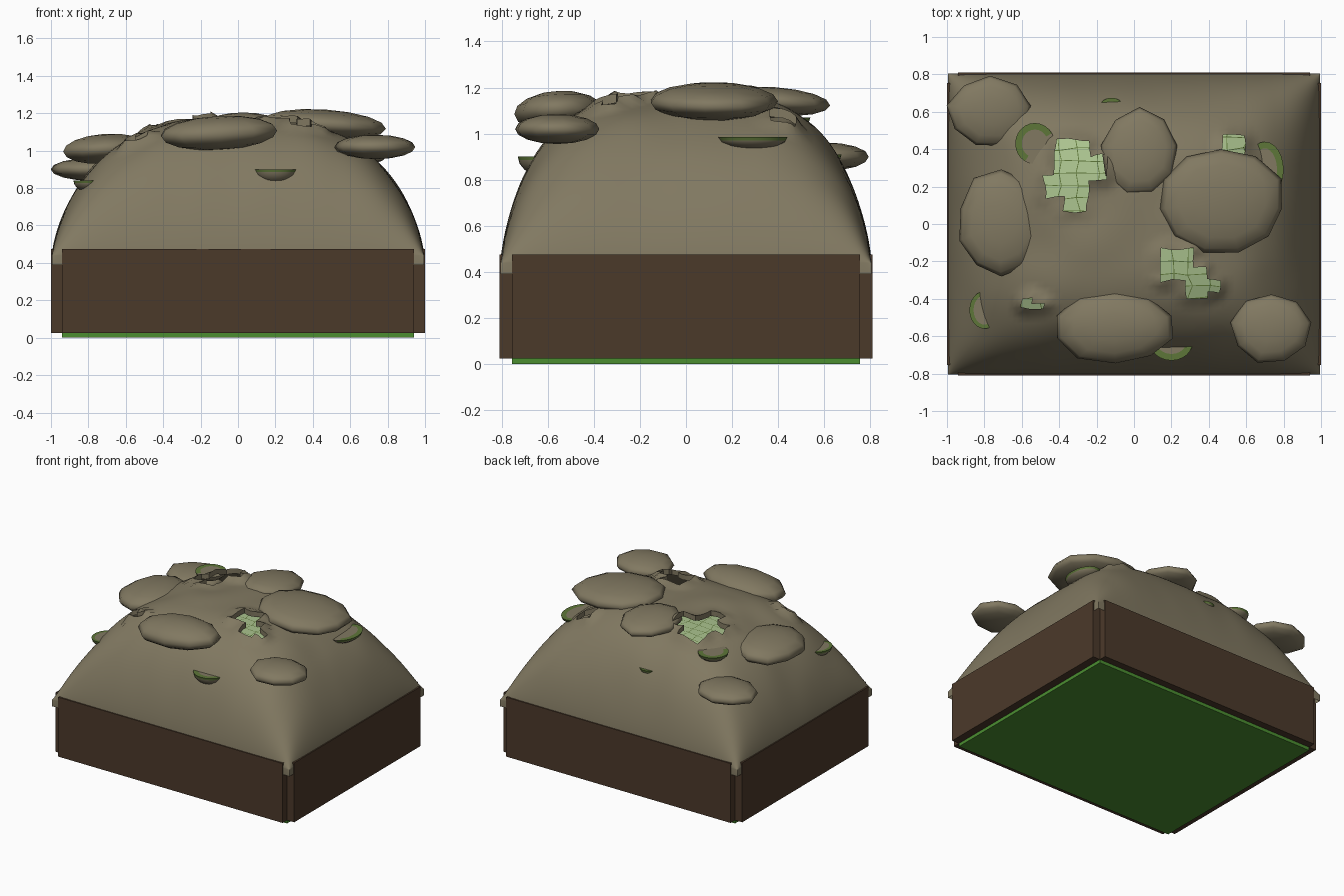
import bpy, bmesh, math, random
from mathutils import Vector, Euler, noise

random.seed(4)
cube = bpy.data.objects.get("Cube")
if cube:
    bpy.data.objects.remove(cube, do_unlink=True)


def material(name, rgb):
    m = bpy.data.materials.new(name)
    m.use_nodes = True
    m.diffuse_color = (*rgb, 1)
    bsdf = m.node_tree.nodes["Principled BSDF"]
    bsdf.inputs["Base Color"].default_value = (*rgb, 1)
    bsdf.inputs["Roughness"].default_value = 0.9
    return m


CLOTH = material("olive grey cloth", (0.22, 0.19, 0.12))
BROWN = material("dark brown wood", (0.071, 0.041, 0.023))
GREEN = material("grass green", (0.07, 0.27, 0.03))
PALE = material("pale green", (0.4, 0.54, 0.27))
OLIVE = material("olive green", (0.11, 0.18, 0.04))


def finish(bm, name, mats, smooth=None):
    mesh = bpy.data.meshes.new(name)
    bm.to_mesh(mesh)
    bm.free()
    ob = bpy.data.objects.new(name, mesh)
    bpy.context.collection.objects.link(ob)
    for m in mats:
        mesh.materials.append(m)
    if smooth:
        bpy.ops.object.select_all(action="DESELECT")
        ob.select_set(True)
        bpy.context.view_layer.objects.active = ob
        bpy.ops.object.shade_smooth_by_angle(angle=math.radians(smooth))
    return ob


def box(name, mat, center, size):
    bm = bmesh.new()
    bmesh.ops.create_cube(bm, size=1)
    for v in bm.verts:
        v.co = Vector(a * b for a, b in zip(v.co, size)) + Vector(center)
    return finish(bm, name, [mat])


HX, HY, BASE, RISE = 0.995, 0.805, 0.44, 0.73


def height(x, y):
    u, v = min(abs(x) / HX, 1), min(abs(y) / HY, 1)
    a, b = (1 - u ** 3) ** 0.68, (1 - v ** 3.6) ** 0.7
    return BASE + RISE * a * b * (1 + 0.7 * (1 - a) * (1 - b))


# Tray: floor plate and four side boards leaving notched corners
box("floor_plate", GREEN, (0, 0, 0.0175), (1.88, 1.51, 0.035))
for s, front, side in ((-1, "front_board", "right_board"), (1, "back_board", "left_board")):
    box(front, BROWN, (0, s * 0.7825, 0.25), (1.88, 0.055, 0.45))
    box(side, BROWN, (s * 0.97, 0, 0.25), (0.06, 1.51, 0.45))

# Torn openings as rectangles: x from, x to, y from, y to
HOLES = [(-0.42, -0.25, 0.27, 0.46), (-0.49, -0.36, 0.14, 0.27),
         (-0.38, -0.24, 0.08, 0.22), (-0.36, -0.15, 0.24, 0.36),
         (0.15, 0.32, -0.3, -0.15), (0.27, 0.37, -0.4, -0.25),
         (0.36, 0.45, -0.36, -0.29), (-0.6, -0.55, -0.46, -0.38),
         (-0.58, -0.47, -0.46, -0.42), (0.49, 0.59, 0.37, 0.48)]


def in_hole(p):
    return any(a < p.x < b and c < p.y < d for a, b, c, d in HOLES)


# Cloth mound, with denser rows toward its steep edges
bm = bmesh.new()
bmesh.ops.create_grid(bm, x_segments=88, y_segments=74, size=1)
for v in bm.verts:
    x = HX * math.sin(v.co.x * math.pi / 2)
    y = HY * math.sin(v.co.y * math.pi / 2)
    wrinkle = noise.noise(Vector((x * 4, y * 4, 1))) * 0.015
    z = height(x, y)
    v.co = (x, y, z + wrinkle * min(1, (z - BASE) * 3))

# Skirt tucked behind the boards, showing at the corners
rim = [e for e in bm.edges if e.is_boundary]
skirt = bmesh.ops.extrude_edge_only(bm, edges=rim)["geom"]
for v in skirt:
    if isinstance(v, bmesh.types.BMVert):
        v.co.z = 0.39

# Tear the openings, lift their wavy edges and fold a lip inward
torn = [f for f in bm.faces if in_hole(f.calc_center_median())]
bmesh.ops.delete(bm, geom=torn, context="FACES")
edges = [e for e in bm.edges if e.is_boundary and e.verts[0].co.z > 0.6]
edge_verts = {v for e in edges for v in e.verts}
near = {e.other_vert(v) for v in edge_verts for e in v.link_edges} - edge_verts
for group, lift in ((edge_verts, 1), (near, 0.5)):
    for v in group:
        wave = noise.noise_vector(v.co * 9)
        v.co += lift * Vector((wave.x * 0.025, wave.y * 0.025, 0.025 + wave.z * 0.035))
lip = bmesh.ops.extrude_edge_only(bm, edges=edges)["geom"]
for v in lip:
    if isinstance(v, bmesh.types.BMVert):
        v.co.z -= 0.04
bmesh.ops.recalc_face_normals(bm, faces=bm.faces)
finish(bm, "cloth_mound", [CLOTH], 70)

# Pale green packed blocks deep under the cloth, with olive joints
bm = bmesh.new()
bmesh.ops.create_grid(bm, x_segments=14, y_segments=18, size=1)
for v in bm.verts:
    x = v.co.x * 0.7 + random.uniform(-0.015, 0.015)
    y = v.co.y * 0.6 + random.uniform(-0.01, 0.01)
    v.co = (x, y, height(x, y) - 0.18)
joints = bmesh.ops.inset_individual(bm, faces=bm.faces[:], thickness=0.003)["faces"]
for f in joints:
    f.material_index = 1
finish(bm, "packed_blocks", [PALE, OLIVE])


# Weights: lumpy flattened pads lying on the cloth
def pad(name, center, radii, tilt, sides):
    bm = bmesh.new()
    bmesh.ops.create_uvsphere(bm, u_segments=sides, v_segments=8, radius=1)
    seed = Vector(center) * 7
    rot = Euler((math.radians(tilt[0]), math.radians(tilt[1]), 0)).to_matrix()
    for v in bm.verts:
        p = v.co.copy()
        around = Vector((p.x, p.y, 0))
        if around.length > 0.01:
            around.normalize()
            lump = 1 + 0.12 * noise.noise(around * 1.7 + seed)
            p.x, p.y = p.x * lump, p.y * lump
        p = Vector(a * b for a, b in zip(p, radii))
        v.co = rot @ p + Vector(center)
    finish(bm, name, [CLOTH], 80)


pad("back_right_pad", (-0.77, 0.6, 0.9), (0.225, 0.19, 0.062), (0, 0), 9)
pad("right_pad", (-0.71, 0.0, 1.01), (0.235, 0.285, 0.08), (0, -4), 10)
pad("back_pad", (0.03, 0.38, 1.14), (0.205, 0.235, 0.062), (-4, 0), 9)
pad("left_pad", (0.465, 0.12, 1.14), (0.34, 0.285, 0.08), (0, 4), 11)
pad("front_pad", (-0.1, -0.55, 1.095), (0.325, 0.195, 0.09), (3, -3), 10)
pad("front_left_pad", (0.735, -0.56, 1.02), (0.215, 0.19, 0.065), (0, 0), 9)


# Pockets: half bowls bulging from the cloth, with a green crescent on the outer rim
def pocket(name, center, radii, rim_width):
    middle = Vector(center)
    outward = Vector((center[0], center[1], 0)).normalized()
    bm = bmesh.new()
    bmesh.ops.create_uvsphere(bm, u_segments=24, v_segments=8, radius=1)
    bmesh.ops.bisect_plane(bm, geom=bm.verts[:] + bm.edges[:] + bm.faces[:],
                           plane_co=(0, 0, 0), plane_no=(0, 0, 1), clear_outer=True)
    for v in bm.verts:
        v.co = Vector(a * b for a, b in zip(v.co, radii)) + middle
    rim = [e for e in bm.edges if e.is_boundary]
    top = bmesh.ops.contextual_create(bm, geom=rim)["faces"]
    ring = bmesh.ops.inset_region(bm, faces=top, thickness=rim_width)["faces"]
    # a shallow green band wraps over the edge of the bowl
    band = bmesh.ops.bisect_plane(bm, geom=bm.verts[:] + bm.edges[:] + bm.faces[:],
                                  plane_co=middle - Vector((0, 0, 0.014)),
                                  plane_no=(0, 0, 1))["geom"]
    upper = [f for f in band if isinstance(f, bmesh.types.BMFace)
             and f.calc_center_median().z > center[2] - 0.014 and abs(f.normal.z) < 0.9]
    for f in ring + upper:
        if (f.calc_center_median() - middle).dot(outward) > -0.02:
            f.material_index = 1
    finish(bm, name, [CLOTH, OLIVE], 40)


pocket("front_pocket", (0.2, -0.63, 0.9), (0.115, 0.1, 0.08), 0.035)
pocket("left_pocket", (0.7, 0.29, 0.985), (0.1, 0.15, 0.055), 0.035)
pocket("right_pocket", (-0.8, -0.46, 0.84), (0.08, 0.1, 0.06), 0.022)
pocket("back_pocket", (-0.12, 0.6, 0.91), (0.075, 0.075, 0.05), 0.02)
pocket("top_pocket", (-0.53, 0.43, 1.07), (0.105, 0.11, 0.06), 0.035)
